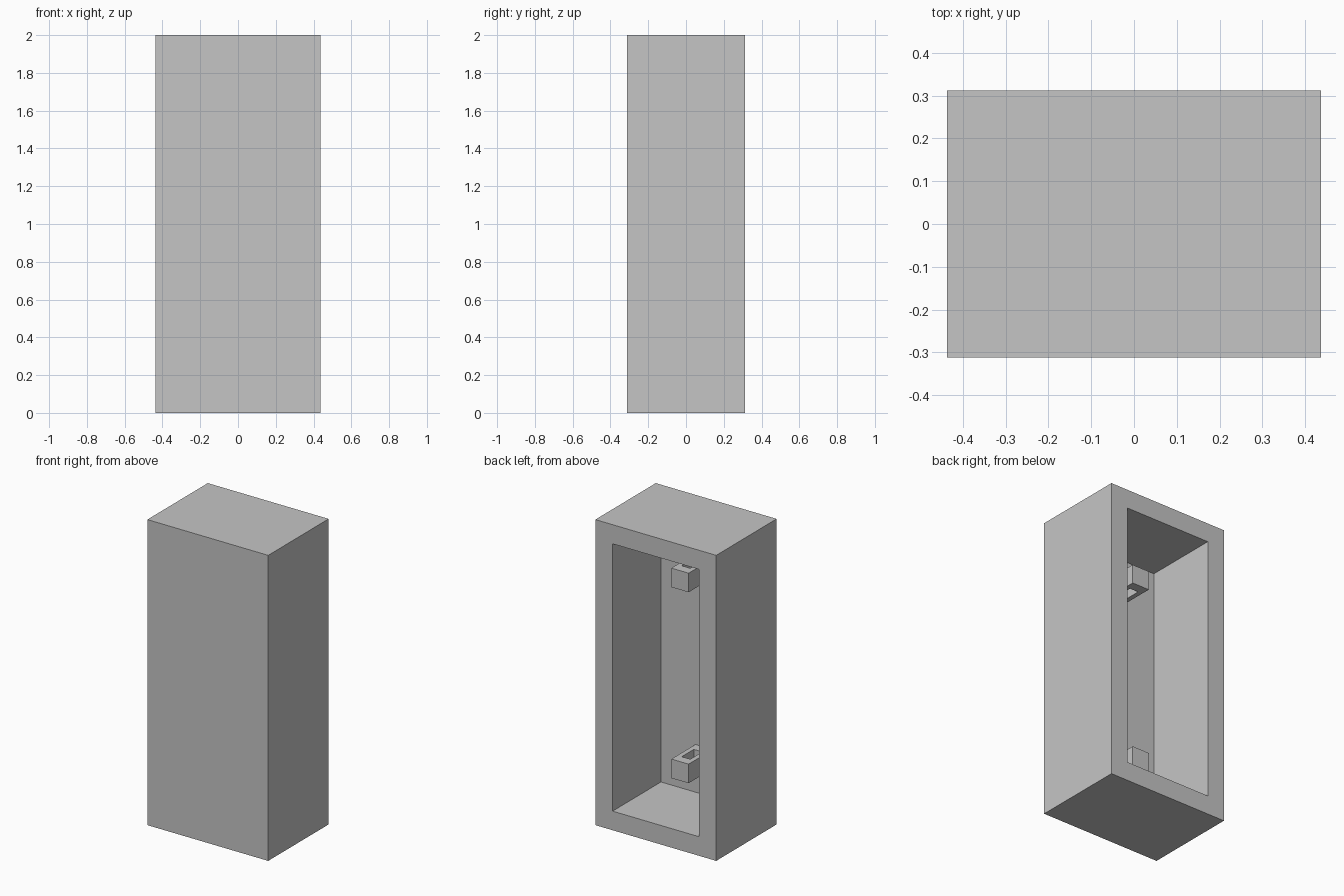
import bpy
import bmesh
from mathutils import Vector

WALL = 0.125
SIZE = Vector((0.875, 0.625, 2.0))

cube = bpy.data.objects.get("Cube")
if cube:
    bpy.data.objects.remove(cube, do_unlink=True)

grey = bpy.data.materials.new("plain_grey")
grey.use_nodes = True
colour = (0.56, 0.56, 0.56, 1)
grey.diffuse_color = colour
grey.node_tree.nodes["Principled BSDF"].inputs["Base Color"].default_value = colour


def finish(bm, name):
    bmesh.ops.recalc_face_normals(bm, faces=bm.faces[:])
    mesh = bpy.data.meshes.new(name)
    bm.to_mesh(mesh)
    bm.free()
    mesh.materials.append(grey)
    obj = bpy.data.objects.new(name, mesh)
    bpy.context.collection.objects.link(obj)
    return obj


def rect(bm, half_x, y0, y1, z):
    corners = ((-half_x, y0), (half_x, y0), (half_x, y1), (-half_x, y1))
    return [bm.verts.new((x, y, z)) for x, y in corners]


# Cabinet: a box with its back face inset and sunk to leave even walls
bm = bmesh.new()
bmesh.ops.create_cube(bm, size=1)
bmesh.ops.scale(bm, vec=SIZE, verts=bm.verts[:])
bmesh.ops.translate(bm, vec=(0, 0, SIZE.z / 2), verts=bm.verts[:])
bm.normal_update()
back = next(f for f in bm.faces if f.normal.y > 0.9)
bmesh.ops.inset_region(bm, faces=[back], thickness=WALL, use_even_offset=True)
sunk = bmesh.ops.extrude_face_region(bm, geom=[back])["geom"]
if back.is_valid:
    bmesh.ops.delete(bm, geom=[back], context="FACES_ONLY")
moved = [g for g in sunk if isinstance(g, bmesh.types.BMVert)]
bmesh.ops.translate(bm, vec=(0, WALL - SIZE.y, 0), verts=moved)
finish(bm, "cabinet_shell")


# Brackets: blocks on the inner front wall with a slot right through them
def bracket(name, z0):
    bm = bmesh.new()
    wall_y = WALL - SIZE.y / 2
    z1 = z0 + WALL
    rings = [rect(bm, WALL / 2, wall_y, wall_y + 2 * WALL, z0),
             rect(bm, WALL / 2, wall_y, wall_y + 2 * WALL, z1),
             rect(bm, WALL / 4, wall_y + WALL / 2, wall_y + 1.5 * WALL, z1),
             rect(bm, WALL / 4, wall_y + WALL / 2, wall_y + 1.5 * WALL, z0)]
    for a, b in zip(rings, rings[1:] + rings[:1]):
        for i in range(4):
            j = (i + 1) % 4
            bm.faces.new((a[i], a[j], b[j], b[i]))
    finish(bm, name)


bracket("lower_bracket", 0.3125)
bracket("upper_bracket", 1.5625)
